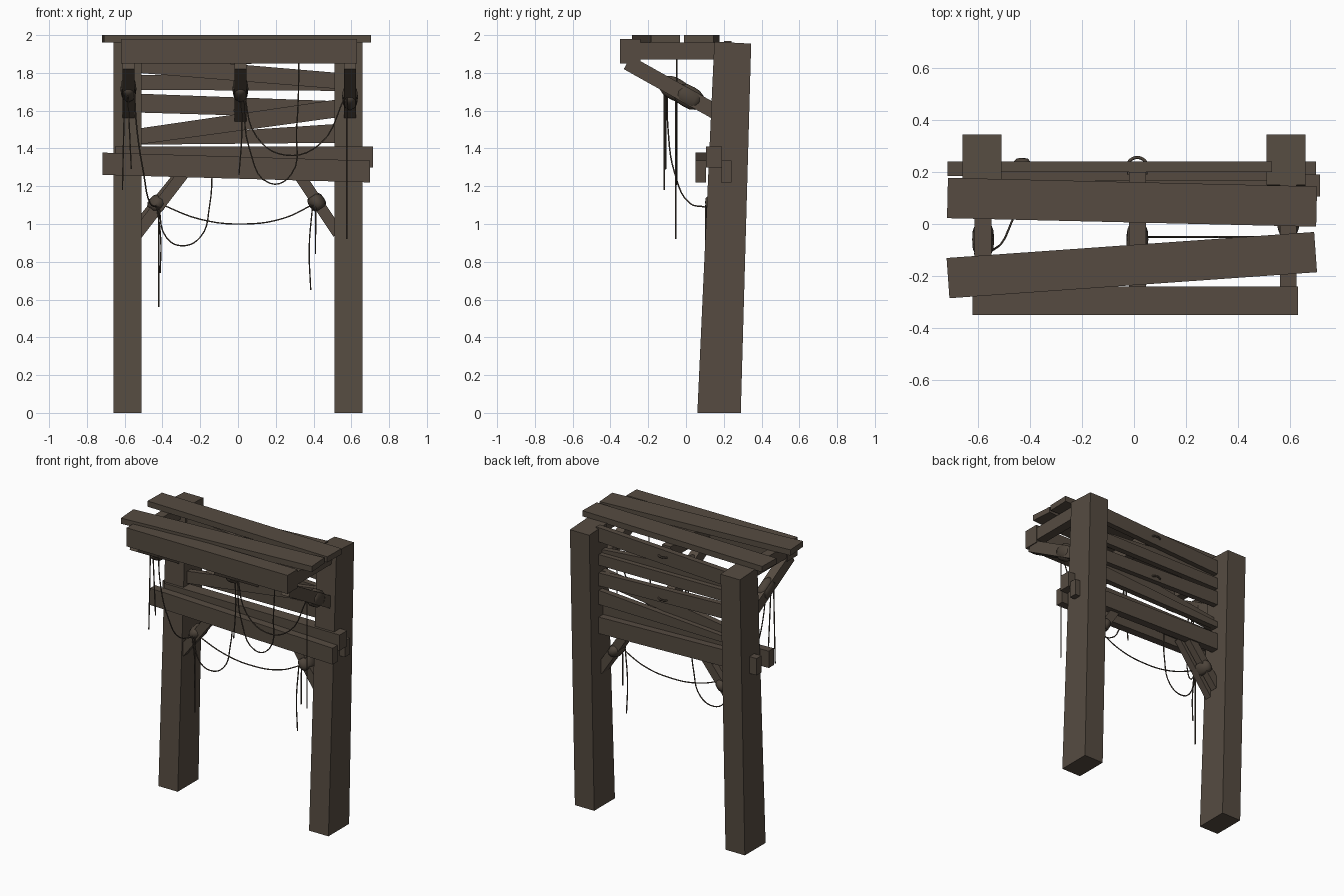
import bpy, bmesh, math
from mathutils import Vector, Matrix

if "Cube" in bpy.data.objects:
    bpy.data.objects.remove(bpy.data.objects["Cube"])


def material(name, rgb):
    m = bpy.data.materials.new(name)
    m.diffuse_color = (*rgb, 1)
    m.use_nodes = True
    m.node_tree.nodes["Principled BSDF"].inputs["Base Color"].default_value = m.diffuse_color
    return m


WOOD = material("weathered wood", (0.092, 0.071, 0.053))
ROPE = material("old rope", (0.075, 0.058, 0.043))


def finish(name, bm, mat, smooth=False):
    bmesh.ops.recalc_face_normals(bm, faces=bm.faces)
    me = bpy.data.meshes.new(name)
    bm.to_mesh(me)
    bm.free()
    me.materials.append(mat)
    for p in me.polygons:
        p.use_smooth = smooth
    ob = bpy.data.objects.new(name, me)
    bpy.context.collection.objects.link(ob)
    return ob


def frame(p0, p1, up):
    """Rotation whose X runs p0 to p1 and whose Z is close to up."""
    x = (Vector(p1) - Vector(p0)).normalized()
    y = Vector(up).cross(x).normalized()
    z = x.cross(y)
    m = Matrix((x, y, z)).transposed().to_4x4()
    m.translation = (Vector(p0) + Vector(p1)) / 2
    return m


def board(name, p0, p1, thick, high, up=(0, 0, 1)):
    """Straight timber from p0 to p1."""
    bm = bmesh.new()
    bmesh.ops.create_cube(bm, size=1)
    length = (Vector(p1) - Vector(p0)).length
    bmesh.ops.scale(bm, vec=(length, thick, high), verts=bm.verts)
    bm.transform(frame(p0, p1, up))
    return finish(name, bm, WOOD)


def slat(name, x0, x1, y0, y1, left, right):
    """Board facing front with given bottom and top heights at each end."""
    bm = bmesh.new()
    ends = []
    for x, (lo, hi) in ((x0, left), (x1, right)):
        ends.append([bm.verts.new((x, y, z)) for y, z in
                     ((y0, lo), (y1, lo), (y1, hi), (y0, hi))])
    a, b = ends
    bm.faces.new(a)
    bm.faces.new(b)
    for i in range(4):
        j = (i + 1) % 4
        bm.faces.new((a[i], a[j], b[j], b[i]))
    return finish(name, bm, WOOD)


def wrap(name, centre, axis, length, r_side, r_up, up):
    """Barrel-shaped rope binding around a timber."""
    bm = bmesh.new()
    rings = []
    for t, s in ((-.5, .72), (-.28, .96), (0, 1), (.28, .96), (.5, .72)):
        rings.append([bm.verts.new((t * length,
                                    s * r_side * math.cos(i * math.tau / 14),
                                    s * r_up * math.sin(i * math.tau / 14)))
                      for i in range(14)])
    for a, b in zip(rings, rings[1:]):
        for i in range(14):
            j = (i + 1) % 14
            bm.faces.new((a[i], a[j], b[j], b[i]))
    bm.faces.new(rings[0])
    bm.faces.new(rings[-1])
    c, d = Vector(centre), Vector(axis)
    bm.transform(frame(c - d, c + d, up))
    return finish(name, bm, ROPE, True)


def rope(name, pts, r=0.004):
    cu = bpy.data.curves.new(name, 'CURVE')
    cu.dimensions = '3D'
    cu.bevel_depth = r
    cu.bevel_resolution = 1
    cu.use_fill_caps = True
    cu.resolution_u = 5
    sp = cu.splines.new('BEZIER')
    sp.bezier_points.add(len(pts) - 1)
    for b, p in zip(sp.bezier_points, pts):
        b.co = p
        b.handle_left_type = b.handle_right_type = 'AUTO'
    cu.materials.append(ROPE)
    ob = bpy.data.objects.new(name, cu)
    bpy.context.collection.objects.link(ob)


# Leaning, slightly tapered posts
for side, sx in (("left", -1), ("right", 1)):
    bm = bmesh.new()
    bmesh.ops.create_cube(bm, size=1)
    for v in bm.verts:
        top = v.co.z > 0
        y = (0.15, 0.345) if top else (0.06, 0.29)
        v.co = (sx * 0.585 + v.co.x * 0.15, y[v.co.y > 0],
                1.965 - (0.01 if v.co.y > 0 else 0) if top else 0)
    finish(side + "_post", bm, WOOD)

# Roof: front beam, arms, two loose planks
board("front_beam", (-0.62, -0.295, 1.915), (0.63, -0.295, 1.915), 0.11, 0.13)
board("roof_plank_back", (-0.717, 0.1, 1.98), (0.702, 0.067, 1.98), 0.155, 0.04)
board("roof_plank_front", (-0.715, -0.208, 1.98), (0.698, -0.108, 1.98), 0.155, 0.04)
for n, x, top in (("left", -0.58, 1.73), ("middle", 0.013, 1.73), ("right", 0.593, 1.69)):
    board(n + "_roof_arm", (x, -0.26, 1.915), (x, 0.2, 1.915), 0.065, 0.09)
    # knee brace and its bindings
    board(n + "_knee_brace", (x, -0.31, 1.855), (x, 0.19, 1.575), 0.062, 0.08)
    y = -0.06 if top > 1.7 else 0.015
    z = 1.855 - (y + 0.31) * 0.56
    wrap(n + "_knee_binding", (x, y, z), (0, 1, -0.56), 0.13, 0.042, 0.06, (0, 0, 1))

# Back slats, nailed on in two layers
for i, (y0, left, right) in enumerate((
        (0.20, (1.82, 1.92), (1.87, 1.97)),
        (0.165, (1.80, 1.89), (1.715, 1.80)),
        (0.20, (1.71, 1.79), (1.705, 1.78)),
        (0.20, (1.59, 1.69), (1.56, 1.65)),
        (0.165, (1.42, 1.505), (1.565, 1.66)),
        (0.20, (1.42, 1.46), (1.43, 1.53)))):
    slat(f"back_slat_{i + 1}", -0.53, 0.53, y0, y0 + 0.04, left, right)

# Cross rails clamping the posts
for n, y0 in (("front", 0.05), ("back", 0.185)):
    slat(n + "_rail", -0.717, 0.7, y0, y0 + 0.055, (1.26, 1.378), (1.22, 1.335))
slat("middle_rail", -0.65, 0.715, 0.106, 0.19, (1.3, 1.41), (1.3, 1.41))

# Corner braces under the rails
F = (0, 1, 0)
board("left_brace_front", (-0.535, 0.145, 0.945), (-0.27, 0.145, 1.29), 0.06, 0.05, F)
board("left_brace_back", (-0.53, 0.205, 0.985), (-0.30, 0.205, 1.27), 0.06, 0.05, F)
board("right_brace", (0.53, 0.175, 0.95), (0.31, 0.175, 1.28), 0.06, 0.08, F)
wrap("left_brace_binding", (-0.43, 0.178, 1.105), (0.62, 0, 0.78), 0.08, 0.046, 0.078, F)
wrap("right_brace_binding", (0.417, 0.17, 1.115), (-0.55, 0, 0.83), 0.08, 0.044, 0.07, F)

# Slack ropes strung between the bindings
rope("left_slack_rope", [(-0.55, -0.1, 1.73), (-0.535, -0.095, 1.5), (-0.5, -0.06, 1.27),
                         (-0.465, 0.02, 1.11), (-0.43, 0.1, 1.09)])
rope("upper_slack_rope", [(0.03, -0.05, 1.7), (0.1, -0.05, 1.46), (0.25, -0.05, 1.365),
                          (0.43, -0.05, 1.42), (0.57, -0.05, 1.68)])
rope("looped_rope", [(0.03, -0.05, 1.7), (0.06, -0.05, 1.4), (0.17, -0.05, 1.215),
                     (0.28, -0.05, 1.26), (0.31, -0.05, 1.5), (0.325, -0.05, 1.97)])
rope("lower_slack_rope", [(-0.42, 0.125, 1.11), (-0.2, 0.13, 1.025), (0.03, 0.13, 1.0),
                          (0.24, 0.13, 1.03), (0.41, 0.13, 1.11)])
rope("lower_looped_rope", [(-0.42, 0.11, 1.1), (-0.38, 0.115, 0.93), (-0.3, 0.12, 0.885),
                           (-0.2, 0.125, 0.93), (-0.15, 0.13, 1.1), (-0.135, 0.14, 1.32)])

# Loose rope ends: start, bend offset in x, end x and end height
for i, (x, y, z, bend, xe, ze) in enumerate((
        (-0.6, -0.115, 1.72, 0, -0.612, 1.18),
        (-0.585, -0.108, 1.72, 0, -0.565, 1.29),
        (0.015, -0.055, 1.7, 0.01, 0.005, 1.26),
        (0.575, -0.055, 1.68, 0, 0.575, 0.92),
        (-0.42, 0.12, 1.1, 0, -0.42, 0.56),
        (-0.43, 0.105, 1.1, 0.012, -0.412, 0.74),
        (0.412, 0.115, 1.1, 0, 0.41, 0.84),
        (0.395, 0.11, 1.1, -0.013, 0.385, 0.65))):
    rope(f"rope_end_{i + 1}", [(x, y, z), ((x + xe) / 2 + bend, y, (z + ze) / 2), (xe, y, ze)])

# Small rope loops tying the middle arm and brace to the slats
for n, z in (("upper", 1.9), ("lower", 1.6)):
    rope(n + "_slat_tie", [(-0.02, 0.19, z), (-0.015, 0.245, z), (0.04, 0.245, z), (0.045, 0.19, z)], 0.006)
